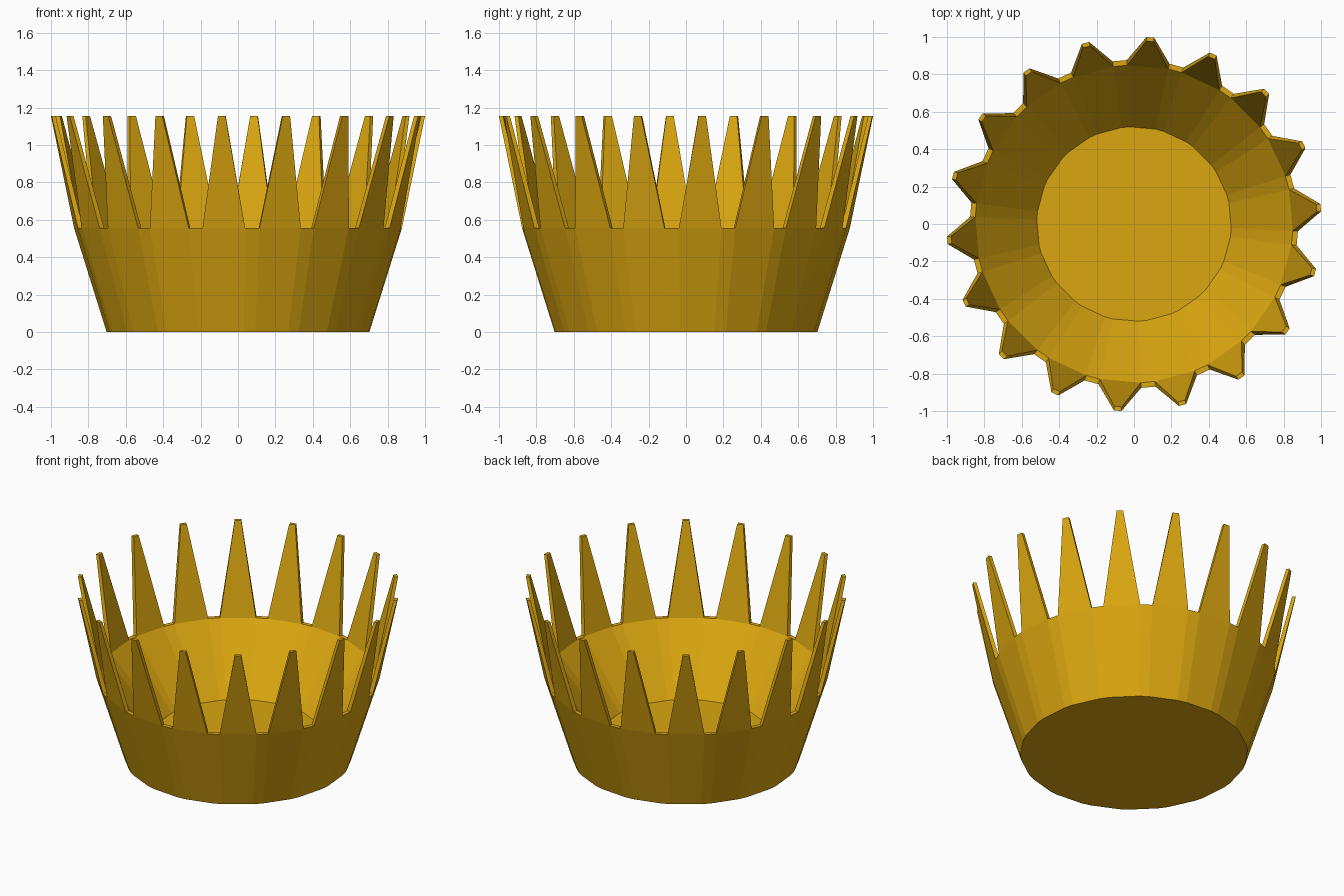
import bpy, bmesh, math

if "Cube" in bpy.data.objects:
    bpy.data.objects.remove(bpy.data.objects["Cube"])

gold = bpy.data.materials.new("gold")
gold.diffuse_color = (0.70, 0.38, 0.005, 1)
gold.use_nodes = True
gold.node_tree.nodes["Principled BSDF"].inputs["Base Color"].default_value = gold.diffuse_color

N = 18                      # number of spikes
STEP = 2 * math.pi / N
HALF = math.radians(7.5)    # half the angle of a spike's foot
START = math.radians(5)
RIM, TIP = 0.555, 1.155

bm = bmesh.new()


def ring(r, z):
    """Ring with two points per spike, at both sides of its foot."""
    return [bm.verts.new((r * math.cos(a), r * math.sin(a), z))
            for k in range(N)
            for a in (START + k * STEP - HALF, START + k * STEP + HALF)]


def bridge(a, b):
    n = len(a)
    for i in range(n):
        j = (i + 1) % n
        bm.faces.new((a[i], a[j], b[j], b[i]))


# bowl: outer wall, tapering inner wall, floor and underside
base = ring(0.703, 0)
outer = ring(0.877, RIM)
inner = ring(0.849, RIM)
floor = ring(0.52, 0.147)
bridge(base, outer)
bridge(inner, floor)
bm.faces.new(base[::-1])
bm.faces.new(floor)


def tip(k, r, side):
    a = START + k * STEP
    w = 0.02 * side
    return bm.verts.new((r * math.cos(a) - w * math.sin(a),
                         r * math.sin(a) + w * math.cos(a), TIP))


# spikes with blunt tips, and the flat rim between them
for k in range(N):
    i, j, n = 2 * k, 2 * k + 1, (2 * k + 2) % (2 * N)
    o1, o2 = tip(k, 1.002, -1), tip(k, 1.002, 1)
    i1, i2 = tip(k, 0.98, -1), tip(k, 0.98, 1)
    bm.faces.new((outer[i], outer[j], o2, o1))
    bm.faces.new((inner[j], inner[i], i1, i2))
    bm.faces.new((inner[i], outer[i], o1, i1))
    bm.faces.new((outer[j], inner[j], i2, o2))
    bm.faces.new((o1, o2, i2, i1))
    bm.faces.new((outer[j], outer[n], inner[n], inner[j]))

bmesh.ops.recalc_face_normals(bm, faces=bm.faces)
mesh = bpy.data.meshes.new("spiked_bowl")
bm.to_mesh(mesh)
bm.free()
mesh.materials.append(gold)
obj = bpy.data.objects.new("spiked_bowl", mesh)
bpy.context.collection.objects.link(obj)
